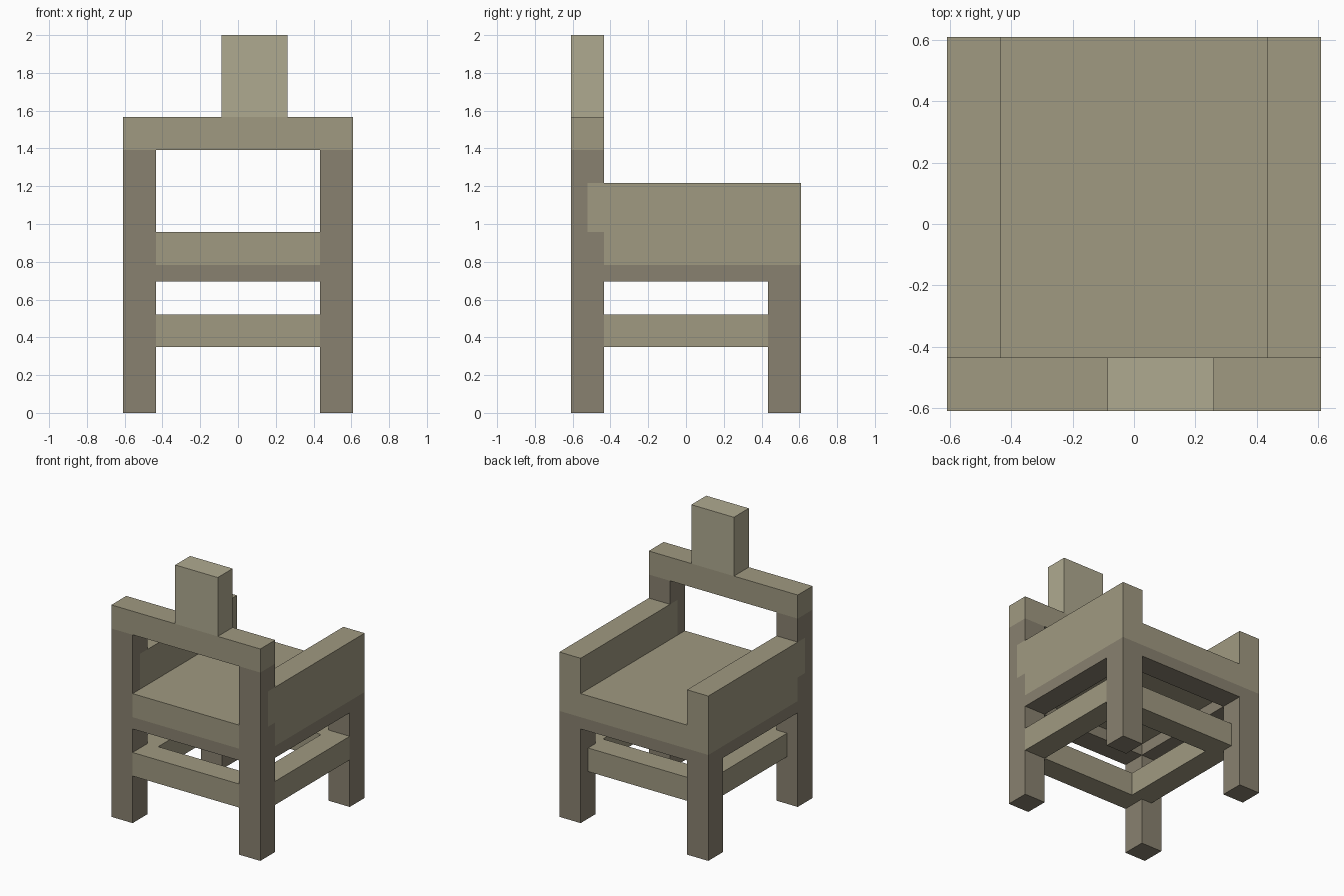
import bpy, bmesh
from mathutils import Vector

if "Cube" in bpy.data.objects:
    bpy.data.objects.remove(bpy.data.objects["Cube"])

U = 2 / 23  # modelling unit: the whole chair sits on this grid


def material(name, rgb):
    m = bpy.data.materials.new(name)
    m.diffuse_color = (*rgb, 1)
    m.use_nodes = True
    m.node_tree.nodes["Principled BSDF"].inputs["Base Color"].default_value = m.diffuse_color
    return m


dark = material("dark_wood", (0.25, 0.22, 0.16))
mid = material("mid_wood", (0.35, 0.32, 0.22))
light = material("light_wood", (0.43, 0.40, 0.28))


def prism(name, points, offset, mat):
    """Extrude a flat outline (grid units) along an offset vector."""
    bm = bmesh.new()
    face = bm.faces.new([bm.verts.new(Vector(p) * U) for p in points])
    ext = bmesh.ops.extrude_face_region(bm, geom=[face])["geom"]
    bmesh.ops.translate(bm, vec=Vector(offset) * U,
                        verts=[v for v in ext if isinstance(v, bmesh.types.BMVert)])
    bmesh.ops.recalc_face_normals(bm, faces=bm.faces)
    mesh = bpy.data.meshes.new(name)
    bm.to_mesh(mesh)
    bm.free()
    mesh.materials.append(mat)
    ob = bpy.data.objects.new(name, mesh)
    bpy.context.collection.objects.link(ob)
    return ob


def box(name, x, y, z, mat):
    pts = [(x[0], y[0], z[0]), (x[1], y[0], z[0]), (x[1], y[1], z[0]), (x[0], y[1], z[0])]
    return prism(name, pts, (0, 0, z[1] - z[0]), mat)


# Tall posts, notched where the armrests are let in
post = [(-7, 0), (-5, 0), (-5, 11), (-6, 11), (-6, 14), (-5, 14), (-5, 16), (-7, 16)]
for side, x0 in (("left", -7), ("right", 5)):
    x = (x0, x0 + 2)
    prism(f"{side}_tall_post", [(x0, y, z) for y, z in post], (2, 0, 0), dark)
    # Short legs, side aprons and armrests
    box(f"{side}_short_leg", x, (5, 7), (0, 9), dark)
    box(f"{side}_apron", x, (-5, 5), (8, 9), dark)
    box(f"{side}_armrest", x, (-6, 7), (11, 14), mid)

# Cross aprons
box("front_apron", (-5, 5), (-7, -5), (8, 9), dark)
box("back_apron", (-5, 5), (5, 7), (8, 9), dark)

# Seat slab with a tongue between the tall posts
seat = [(-7, 7), (-7, -5), (-5, -5), (-5, -7), (5, -7), (5, -5), (7, -5), (7, 7)]
prism("seat", [(x, y, 9) for x, y in seat], (0, 0, 2), mid)

# Stretchers: two flush with the legs, two set in by one unit
box("front_stretcher", (-5, 5), (-7, -5), (4, 6), mid)
box("right_stretcher", (5, 7), (-5, 5), (4, 6), mid)
box("back_stretcher", (-5, 5), (4, 6), (4, 6), mid)
box("left_stretcher", (-6, -4), (-5, 5), (4, 6), mid)

# Top rail and off-centre headrest
box("top_rail", (-7, 7), (-7, -5), (16, 18), mid)
box("headrest", (-1, 3), (-7, -5), (18, 23), light)
